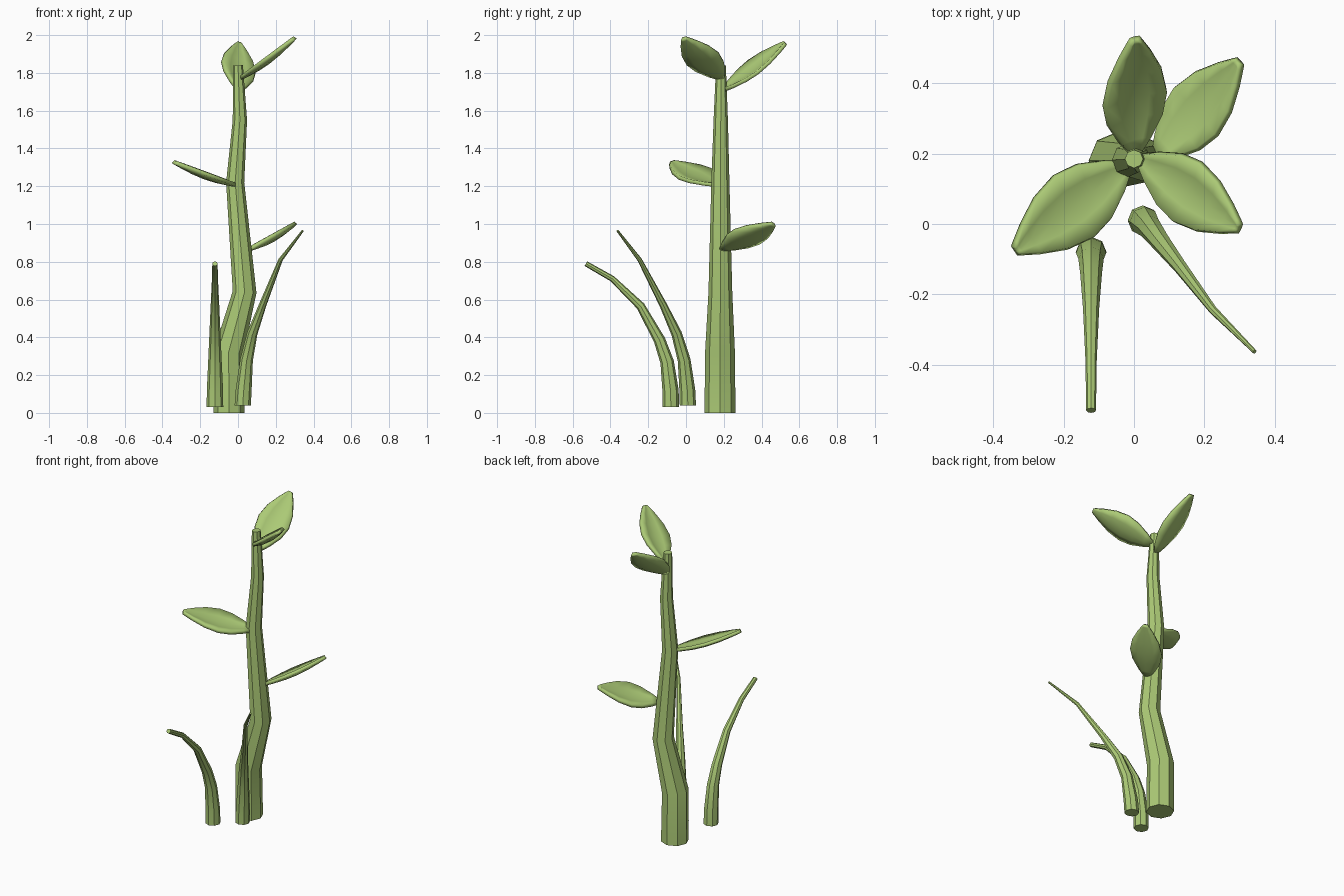
import bpy, bmesh
from math import cos, sin, pi
from mathutils import Vector

if "Cube" in bpy.data.objects:
    bpy.data.objects.remove(bpy.data.objects["Cube"])

# Single leaf-green material
green = bpy.data.materials.new("leaf_green")
green.use_nodes = True
colour = (0.41, 0.59, 0.18, 1)
green.diffuse_color = colour
shader = green.node_tree.nodes["Principled BSDF"]
shader.inputs["Base Color"].default_value = colour
shader.inputs["Roughness"].default_value = 0.8


def finish(bm, name):
    bmesh.ops.recalc_face_normals(bm, faces=bm.faces)
    mesh = bpy.data.meshes.new(name)
    bm.to_mesh(mesh)
    bm.free()
    mesh.materials.append(green)
    obj = bpy.data.objects.new(name, mesh)
    bpy.context.collection.objects.link(obj)
    return obj


def smooth(obj):
    bpy.ops.object.select_all(action="DESELECT")
    obj.select_set(True)
    bpy.context.view_layer.objects.active = obj
    bpy.ops.object.shade_smooth_by_angle(angle=pi / 6)


def tapered_tube(name, path, sides=8):
    """Sweep a ring along (x, y, z, radius) points, mitred at each bend."""
    points = [Vector(p[:3]) for p in path]
    bm = bmesh.new()
    rings = []
    for i, p in enumerate(points):
        before = (p - points[i - 1]).normalized() if i else Vector((0, 0, 1))
        after = (points[i + 1] - p).normalized() if i + 1 < len(points) else before
        axis = (before + after).normalized() if i else before
        side = (Vector((1, 0, 0)) - axis * axis.x).normalized()
        up = axis.cross(side)
        angles = [2 * pi * k / sides for k in range(sides)]
        rings.append([bm.verts.new(p + path[i][3] * (side * cos(a) + up * sin(a)))
                      for a in angles])
    for low, high in zip(rings, rings[1:]):
        for k in range(sides):
            n = (k + 1) % sides
            bm.faces.new((low[k], low[n], high[n], high[k]))
    bm.faces.new(rings[0][::-1])
    bm.faces.new(rings[-1])
    smooth(finish(bm, name))


# Blade outline: position along the leaf and half width
OUTLINE = [(0, .015), (.12, .047), (.3, .083), (.48, .096),
           (.68, .08), (.86, .046), (.97, .02), (1, .012)]


def leaf(name, base, tip, normal, width=1.0, cup=0.022):
    """Cupped blade from base to tip, facing along the given normal."""
    base, tip = Vector(base), Vector(tip)
    along = tip - base
    across = Vector(normal).cross(along).normalized()
    face = along.cross(across).normalized()
    bm = bmesh.new()
    rows = []
    for t, half in OUTLINE:
        sag = -cup * (half / .096)
        rows.append([bm.verts.new(base + along * t + across * half * width * s
                                  + face * sag * (1 - s * s))
                     for s in (-1, -.5, 0, .5, 1)])
    for a, b in zip(rows, rows[1:]):
        for k in range(4):
            bm.faces.new((a[k], a[k + 1], b[k + 1], b[k]))
    obj = finish(bm, name)
    thick = obj.modifiers.new("thickness", "SOLIDIFY")
    thick.thickness = 0.02
    thick.offset = 0
    smooth(obj)


# Main stem
tapered_tube("main_stem", [
    (-.047, .18, 0, .082), (-.05, .18, .32, .079), (.035, .182, .64, .063),
    (-.015, .182, 1.22, .048), (.01, .184, 1.55, .038), (0, .185, 1.84, .026)])

# Two bare side shoots
tapered_tube("right_shoot", [
    (-.122, -.08, .03, .044), (-.122, -.082, .12, .043), (-.122, -.1, .27, .036),
    (-.122, -.14, .385, .031), (-.122, -.24, .565, .023),
    (-.122, -.39, .71, .016), (-.122, -.53, .79, .014)])
tapered_tube("left_shoot", [
    (.025, .01, .04, .043), (.03, .007, .12, .042), (.045, -.01, .28, .034),
    (.075, -.05, .42, .028), (.13, -.12, .57, .02),
    (.225, -.245, .81, .012), (.343, -.363, .965, .006)])

# Leaves
leaf("top_front_leaf", (.015, .185, 1.775), (.297, -.012, 1.985), (-.59, 0, .81))
leaf("top_back_leaf", (.005, .2, 1.715), (.005, .525, 1.96), (.4, -.57, .72))
leaf("middle_leaf", (-.015, .165, 1.21), (-.336, -.075, 1.328), (.36, 0, .93), 1.1)
leaf("lower_leaf", (.06, .19, .87), (.298, .462, 1.002), (-.48, 0, .875))
